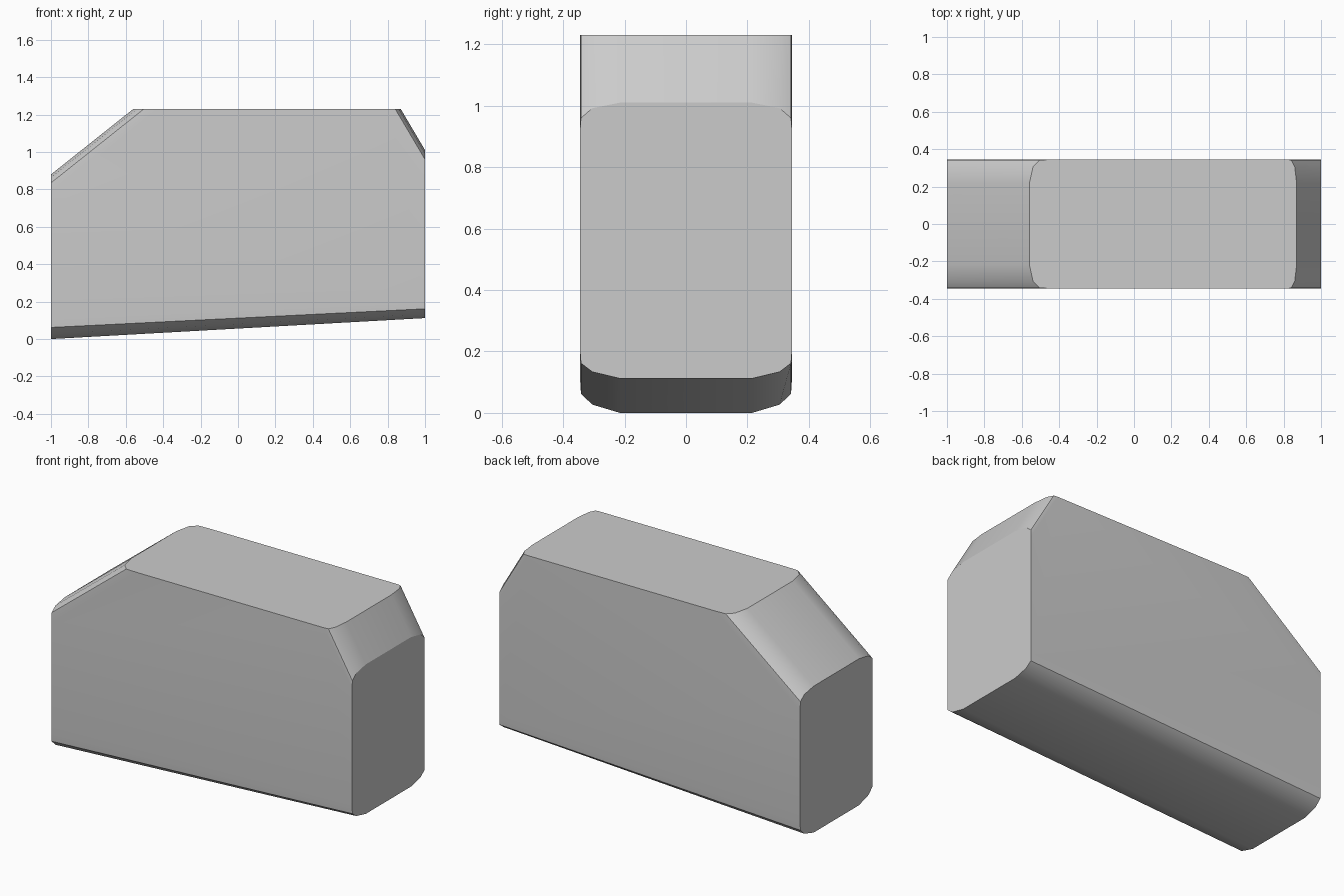
import bpy, bmesh, math

if "Cube" in bpy.data.objects:
    bpy.data.objects.remove(bpy.data.objects["Cube"])

# Rounding per side layer: y, lift of the base, drop of right slope, drop of left slope
LAYERS = [(0.215, 0, 0, 0), (0.305, 0.027, 0.018, 0.016),
          (0.342, 0.062, 0.05, 0.045), (0.345, 0.11, 0.09, 0.10)]


def outline(y, base, right, left):
    # Side outline, with the base and both slopes moved inward
    return [(-1, y, base), (1, y, 0.112 + base * 0.8),
            (1, y, 1.01 - right), (0.87 - right * 0.59, y, 1.23),
            (-0.56 + left * 1.257, y, 1.23), (-1, y, 0.88 - left)]


# Body: outlines joined from front to back
stations = [(-y, *d) for y, *d in reversed(LAYERS)] + LAYERS
bm = bmesh.new()
rings = [[bm.verts.new(p) for p in outline(*s)] for s in stations]
for a, b in zip(rings, rings[1:]):
    for i in range(6):
        j = (i + 1) % 6
        bm.faces.new((a[i], a[j], b[j], b[i]))
bm.faces.new(rings[0])
bm.faces.new(rings[-1])
bmesh.ops.recalc_face_normals(bm, faces=bm.faces)

mesh = bpy.data.meshes.new("body")
bm.to_mesh(mesh)
bm.free()
body = bpy.data.objects.new("body", mesh)
bpy.context.collection.objects.link(body)
bpy.context.view_layer.objects.active = body
body.select_set(True)
bpy.ops.object.shade_smooth_by_angle(angle=math.radians(30))
